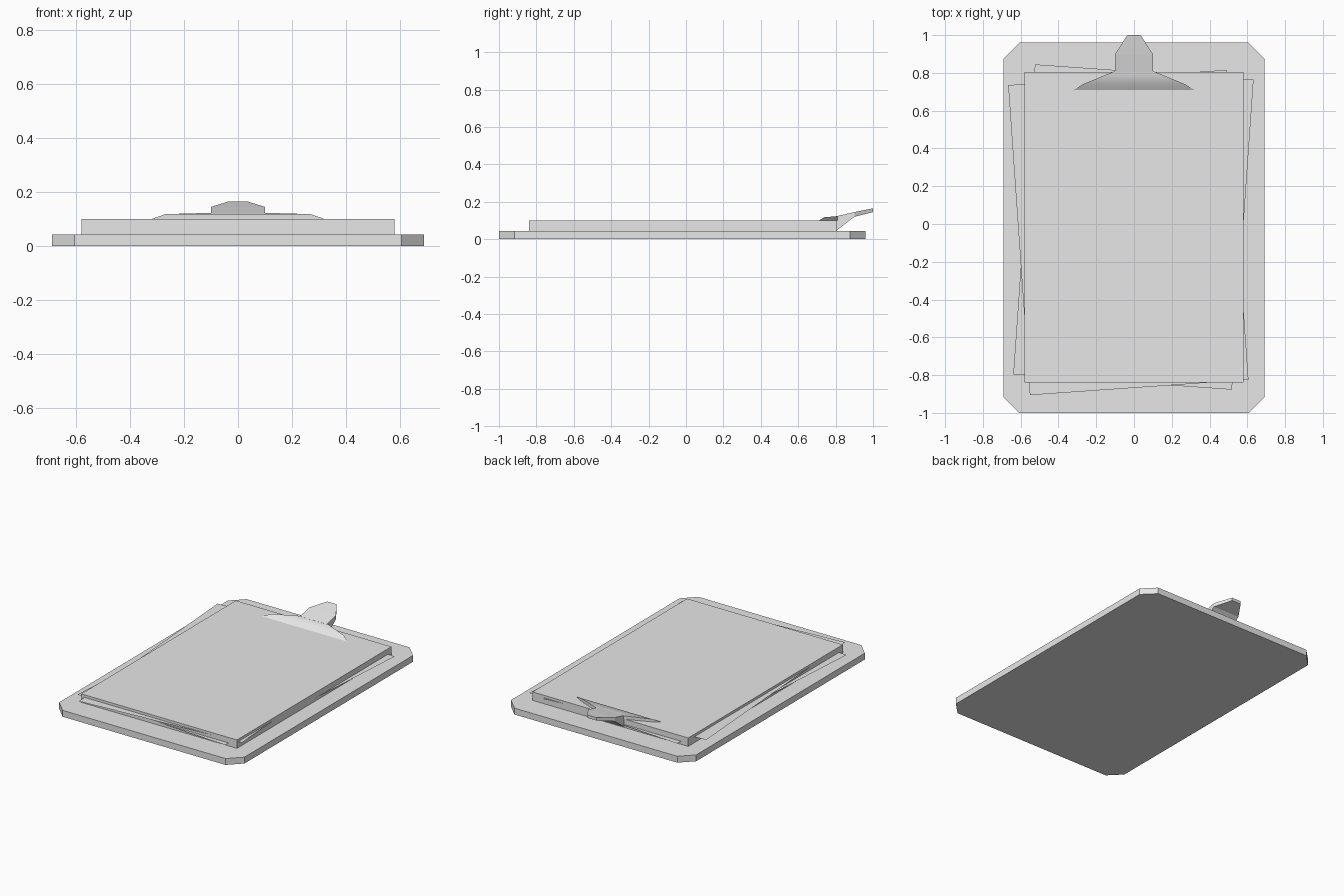
import bpy
import bmesh
import math
from mathutils import Matrix

cube = bpy.data.objects.get("Cube")
if cube:
    bpy.data.objects.remove(cube, do_unlink=True)

grey = bpy.data.materials.new("plain_grey")
grey.use_nodes = True
grey.diffuse_color = (0.8, 0.8, 0.8, 1)
grey.node_tree.nodes["Principled BSDF"].inputs["Base Color"].default_value = (0.8, 0.8, 0.8, 1)


def finish(bm, name):
    bmesh.ops.recalc_face_normals(bm, faces=bm.faces[:])
    mesh = bpy.data.meshes.new(name)
    bm.to_mesh(mesh)
    bm.free()
    mesh.materials.append(grey)
    obj = bpy.data.objects.new(name, mesh)
    bpy.context.collection.objects.link(obj)
    return obj


def box(name, x, y0, y1, z0, z1, chamfer=0):
    """Box symmetric in x, with optional chamfered upright corners."""
    bm = bmesh.new()
    bmesh.ops.create_cube(bm, size=1)
    bmesh.ops.scale(bm, vec=(2 * x, y1 - y0, z1 - z0), verts=bm.verts)
    bmesh.ops.translate(bm, vec=(0, (y0 + y1) / 2, (z0 + z1) / 2), verts=bm.verts)
    if chamfer:
        upright = [e for e in bm.edges
                   if abs(e.verts[0].co.z - e.verts[1].co.z) > 0.01]
        bmesh.ops.bevel(bm, geom=upright, offset=chamfer, segments=1, affect='EDGES')
    return finish(bm, name)


def hull(name, points):
    """Convex solid from (x, y, z) points mirrored across x."""
    bm = bmesh.new()
    for x, y, z in points:
        for side in (-1, 1):
            bm.verts.new((side * x, y, z))
    bmesh.ops.convex_hull(bm, input=bm.verts[:])
    bmesh.ops.dissolve_limit(bm, angle_limit=0.01, verts=bm.verts[:], edges=bm.edges[:])
    return finish(bm, name)


def sheet(name, x, y, z, degrees):
    """Single loose sheet of paper, turned about its centre."""
    bm = bmesh.new()
    bmesh.ops.create_grid(bm, x_segments=1, y_segments=1, size=0.5)
    bmesh.ops.scale(bm, vec=(1.16, 1.645, 1), verts=bm.verts)
    bmesh.ops.transform(bm, verts=bm.verts, matrix=Matrix.Translation((x, y, z))
                        @ Matrix.Rotation(math.radians(degrees), 4, 'Z'))
    return finish(bm, name)


# Board and paper stack
box("board", 0.69, -1, 0.96, 0, 0.043, chamfer=0.083)
box("paper_stack", 0.58, -0.84, 0.805, 0.043, 0.1)

# Crooked sheets sticking out of the stack
sheet("upper_loose_sheet", -0.03, -0.045, 0.083, 4)
sheet("lower_loose_sheet", -0.003, -0.016, 0.063, -4)

# Clip: flared jaw pressing on the paper, neck and tapered thumb lever
jaw = hull("clip_jaw", [(0.32, 0.71, 0.1), (0.27, 0.74, 0.118), (0.1, 0.81, 0.123),
                        (0.27, 0.74, 0.1), (0.1, 0.81, 0.1)])
hull("clip_neck", [(0.1, 0.803, 0.123), (0.1, 0.9, 0.145),
                   (0.1, 0.9, 0.12), (0.1, 0.803, 0.045)])
hull("clip_lever", [(0.1, 0.9, 0.145), (0.035, 1, 0.165),
                    (0.035, 1, 0.145), (0.1, 0.9, 0.12)])

# Soften the bend across the jaw
bpy.ops.object.select_all(action='DESELECT')
jaw.select_set(True)
bpy.context.view_layer.objects.active = jaw
bpy.ops.object.shade_smooth_by_angle(angle=math.radians(40))
